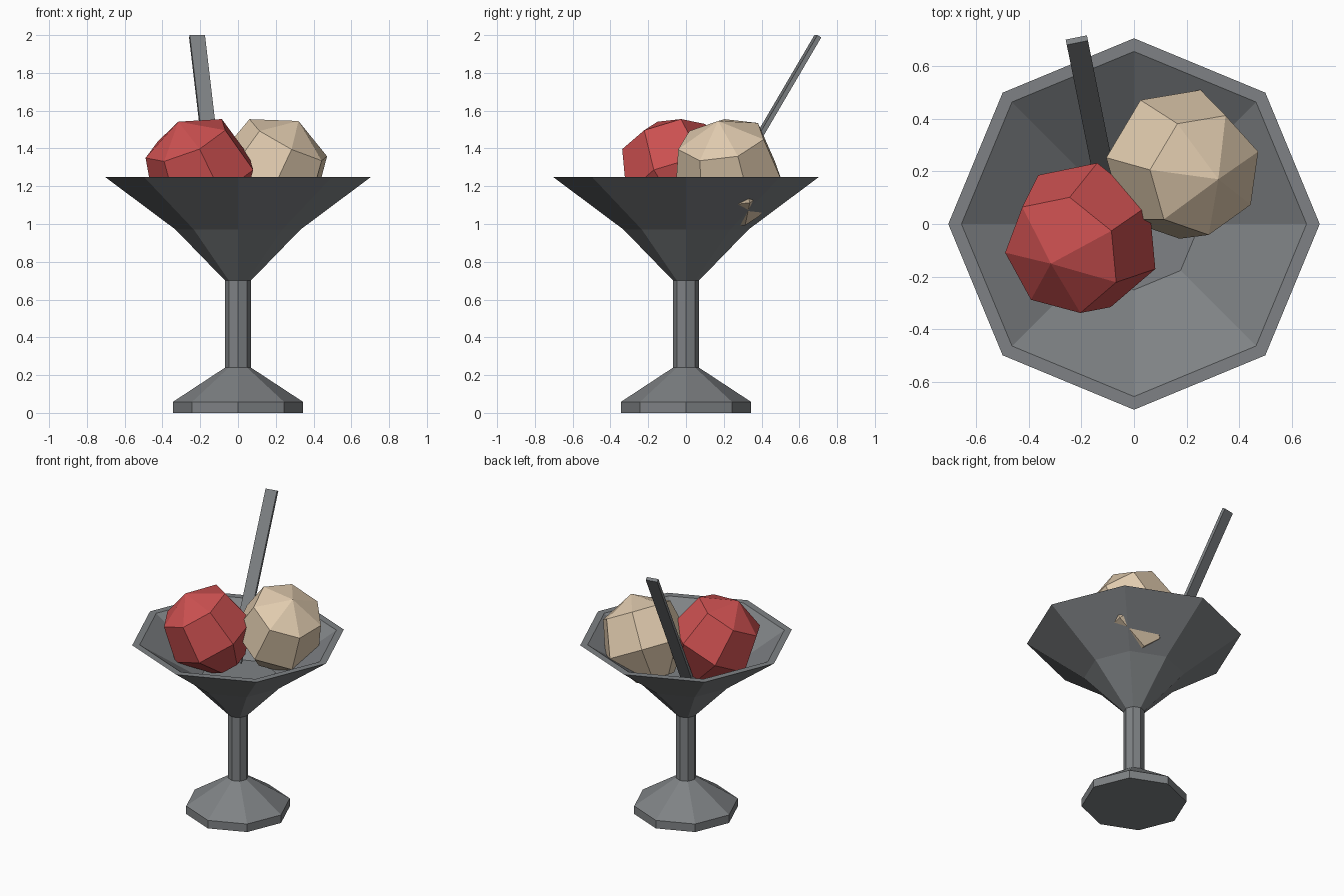
import bpy, bmesh, math
from mathutils import Vector, Matrix

if "Cube" in bpy.data.objects:
    bpy.data.objects.remove(bpy.data.objects["Cube"])


def material(name, rgb):
    m = bpy.data.materials.new(name)
    m.diffuse_color = (*rgb, 1)
    m.use_nodes = True
    m.node_tree.nodes["Principled BSDF"].inputs["Base Color"].default_value = m.diffuse_color
    return m


GREY = material("grey", (0.21, 0.222, 0.232))
RED = material("berry red", (0.60, 0.08, 0.08))
CREAM = material("vanilla cream", (0.74, 0.59, 0.42))


def finish(name, bm, mat):
    bmesh.ops.recalc_face_normals(bm, faces=bm.faces)
    me = bpy.data.meshes.new(name)
    bm.to_mesh(me)
    bm.free()
    me.materials.append(mat)
    ob = bpy.data.objects.new(name, me)
    bpy.context.collection.objects.link(ob)
    return ob


def lathe(name, profile, sides, mat, matrix=Matrix()):
    """Revolve (radius, height) points; radius 0 is a pole, open ends get capped."""
    bm = bmesh.new()
    rings = []
    for r, z in profile:
        n = sides if r > 0 else 1
        rings.append([bm.verts.new(matrix @ Vector((r * math.cos(math.tau * i / sides),
                                                    r * math.sin(math.tau * i / sides), z)))
                      for i in range(n)])
    for a, b in zip(rings, rings[1:]):
        for i in range(sides):
            j = (i + 1) % sides
            if len(a) == 1:
                bm.faces.new((a[0], b[i], b[j]))
            elif len(b) == 1:
                bm.faces.new((a[i], a[j], b[0]))
            else:
                bm.faces.new((a[i], a[j], b[j], b[i]))
    for ring in (rings[0], rings[-1]):
        if len(ring) > 1:
            bm.faces.new(ring)
    return finish(name, bm, mat)


def frame(z_axis, x_hint, origin):
    z = Vector(z_axis).normalized()
    x = Vector(x_hint)
    x = (x - z * x.dot(z)).normalized()
    rot = Matrix((x, z.cross(x), z)).transposed().to_4x4()
    return Matrix.Translation(origin) @ rot


# Octagonal stemmed dish: foot, stem, flared bowl and its inside
lathe("glass_dish", [(0.345, 0), (0.345, 0.058), (0.068, 0.24), (0.068, 0.70),
                     (0.33, 0.97), (0.705, 1.25), (0.655, 1.25), (0.25, 0.98)], 8, GREY)


# Scoops: seven-sided balls with a heptagon profile, each tilted
def scoop(name, centre, pole, ring_point, mat, radius=0.302):
    c = Vector(centre)
    steps = [math.tau * i / 7 for i in range(4)]
    profile = [(radius * math.sin(t), radius * math.cos(t)) for t in steps]
    lathe(name, profile, 7, mat, frame(Vector(pole) - c, Vector(ring_point) - c, c))


scoop("berry_scoop", (-0.20, -0.06, 1.278), (-0.315, -0.15, 1.54), (-0.075, -0.02, 1.555), RED)
scoop("vanilla_scoop", (0.185, 0.22, 1.28), (0.32, 0.17, 1.545), (0.16, 0.385, 1.53), CREAM)

# Flat leaning spoon handle between the scoops
top, bottom = Vector((-0.217, 0.698, 1.994)), Vector((-0.10, 0.115, 1.0))
axis = top - bottom
place = frame(axis, axis.cross(Vector((0, 0, 1))), (top + bottom) / 2)
bm = bmesh.new()
bmesh.ops.create_cube(bm, size=1, matrix=place @ Matrix.Diagonal((0.082, 0.024, axis.length, 1)))
finish("spoon_handle", bm, GREY)
